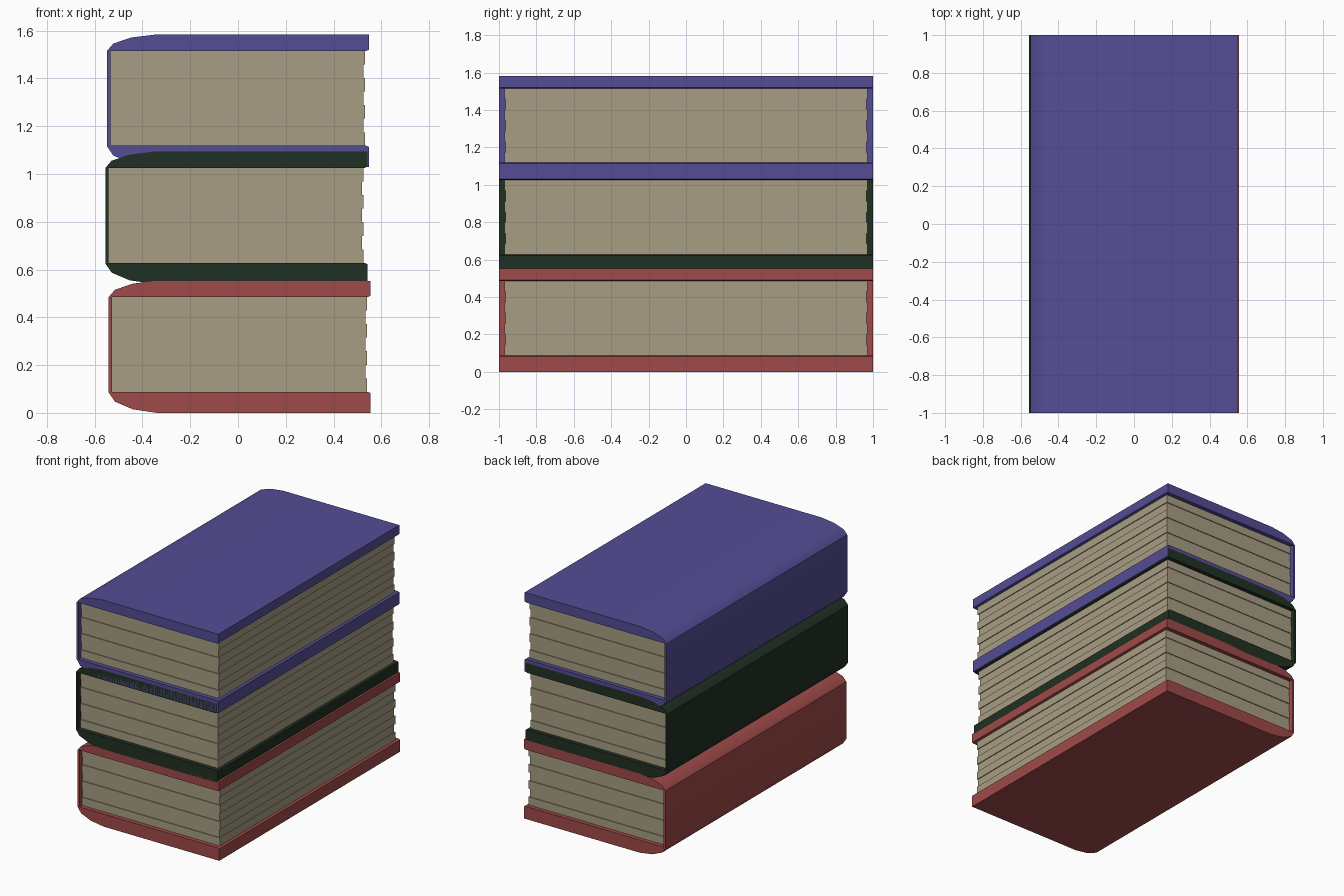
import bpy, bmesh, math

if "Cube" in bpy.data.objects:
    bpy.data.objects.remove(bpy.data.objects["Cube"])


def material(name, rgb):
    m = bpy.data.materials.new(name)
    m.diffuse_color = (*rgb, 1)
    m.use_nodes = True
    m.node_tree.nodes["Principled BSDF"].inputs["Base Color"].default_value = m.diffuse_color
    return m


def finish(name, bm, mat):
    bmesh.ops.recalc_face_normals(bm, faces=bm.faces)
    me = bpy.data.meshes.new(name)
    bm.to_mesh(me)
    bm.free()
    me.materials.append(mat)
    ob = bpy.data.objects.new(name, me)
    bpy.context.collection.objects.link(ob)
    return ob


# half of the cover section: outside from fore edge to spine
H = 0.553
OUTER = [(0.555, 0), (-0.34, 0), (-0.44, 0.015), (-0.515, 0.047), (-0.541, 0.085)]
INSIDE = [(0.555, 0.490), (0.543, 0.485), (-0.527, 0.485),
          (-0.527, 0.088), (0.543, 0.088), (0.555, 0.083)]


def cover(name, dx, dz, mat):
    upper = [(x, H - 0.8 * z) for x, z in reversed(OUTER)]
    pts = OUTER + upper + INSIDE
    bm = bmesh.new()
    rings = [[bm.verts.new((x + dx, y, z + dz)) for x, z in pts] for y in (-1, 1)]
    n = len(pts)
    for r in rings:
        bm.faces.new(r)
    for i in range(n):
        j = (i + 1) % n
        bm.faces.new((rings[0][i], rings[0][j], rings[1][j], rings[1][i]))
    ob = finish(name, bm, mat)
    # soft rounding toward the spine
    bpy.ops.object.select_all(action='DESELECT')
    ob.select_set(True)
    bpy.context.view_layer.objects.active = ob
    bpy.ops.object.shade_smooth_by_angle(angle=math.radians(35))


def pages(name, dx, dz, mat):
    # stack of leaf bundles, alternately standing a hair proud
    bm = bmesh.new()
    n, z0, z1 = 7, 0.087, 0.486
    rings = []
    for i in range(n):
        inset = 0.006 if i % 2 else 0.0
        for t in (i, i + 1):
            z = z0 + (z1 - z0) * t / n + dz
            xr, y, xl = 0.539 - inset + dx, 0.971 - inset, -0.53 + dx
            rings.append([bm.verts.new(p) for p in
                          ((xl, -y, z), (xr, -y, z), (xr, y, z), (xl, y, z))])
    for a, b in zip(rings, rings[1:]):
        for i in range(4):
            # coincident spine-side corners leave no ledge there
            if i == 3 and abs(a[0].co.z - b[0].co.z) < 1e-6:
                continue
            j = (i + 1) % 4
            bm.faces.new((a[i], a[j], b[j], b[i]))
    bm.faces.new(rings[0])
    bm.faces.new(rings[-1])
    finish(name, bm, mat)


paper = material("paper", (0.39, 0.34, 0.225))

# three stacked books, each slightly shifted sideways
for label, rgb, dx, dz in (("lower", (0.345, 0.067, 0.067), 0, 0),
                           ("middle", (0.0145, 0.03, 0.016), -0.014, 0.54),
                           ("upper", (0.088, 0.074, 0.30), -0.007, 1.03)):
    cover(label + "_book_cover", dx, dz, material(label + "_cover", rgb))
    pages(label + "_book_pages", dx, dz, paper)
